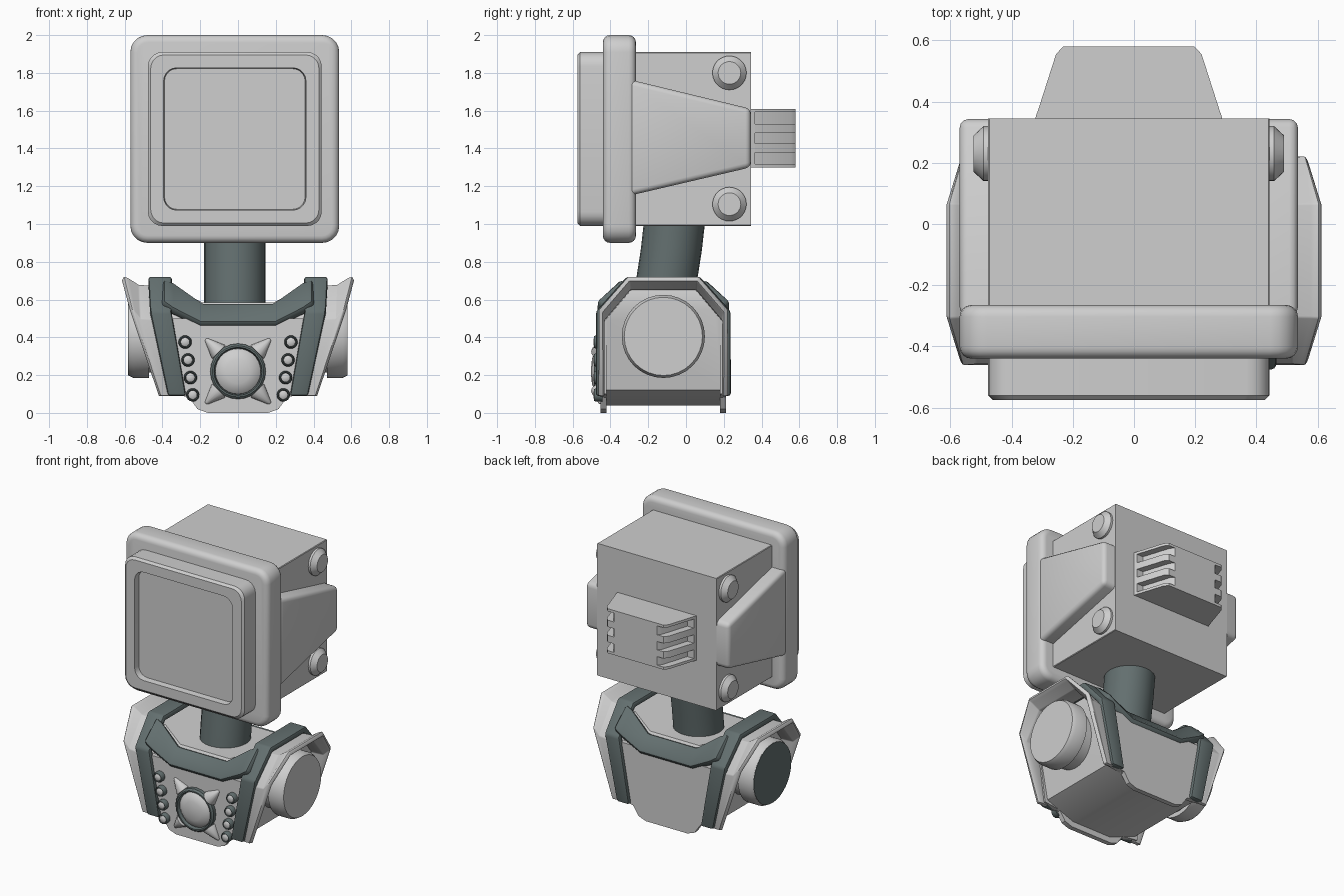
import bpy, bmesh, math
from mathutils import Vector, Matrix

if "Cube" in bpy.data.objects:
    bpy.data.objects.remove(bpy.data.objects["Cube"])


def material(name, rgb):
    m = bpy.data.materials.new(name)
    m.use_nodes = True
    m.diffuse_color = (*rgb, 1)
    m.node_tree.nodes["Principled BSDF"].inputs["Base Color"].default_value = (*rgb, 1)
    return m


LIGHT = material("light grey", (0.62, 0.62, 0.62))
DARK = material("dark slate", (0.125, 0.16, 0.16))
HEAD_X, MID_Y = -0.017, -0.12


def finish(name, bm, mat, bevel=0, thick=0, segments=2):
    """Turn a bmesh into a shaded object, with optional thickness and bevel."""
    bmesh.ops.recalc_face_normals(bm, faces=bm.faces)
    mesh = bpy.data.meshes.new(name)
    bm.to_mesh(mesh)
    bm.free()
    ob = bpy.data.objects.new(name, mesh)
    bpy.context.collection.objects.link(ob)
    mesh.materials.append(mat)
    bpy.ops.object.select_all(action='DESELECT')
    ob.select_set(True)
    bpy.context.view_layer.objects.active = ob
    if thick:
        mod = ob.modifiers.new("Solidify", 'SOLIDIFY')
        mod.thickness, mod.offset = thick, 0
        bpy.ops.object.modifier_apply(modifier=mod.name)
    if bevel:
        mod = ob.modifiers.new("Bevel", 'BEVEL')
        mod.width, mod.segments = bevel, segments
        mod.limit_method, mod.angle_limit = 'ANGLE', math.radians(28)
        bpy.ops.object.modifier_apply(modifier=mod.name)
    bpy.ops.object.shade_smooth_by_angle(angle=math.radians(35))
    return ob


def loft(rows, caps=True, closed=True):
    """Join rows of points with quads."""
    bm = bmesh.new()
    vs = [[bm.verts.new(p) for p in row] for row in rows]
    n = len(rows[0])
    for a, b in zip(vs, vs[1:]):
        for i in range(n if closed else n - 1):
            j = (i + 1) % n
            bm.faces.new((a[i], a[j], b[j], b[i]))
    if caps:
        bm.faces.new(vs[0])
        bm.faces.new(vs[-1])
    return bm


def prism(points, axis, lo, hi):
    """Extrude a 2D outline along an axis."""
    def put(p, h):
        q = list(p)
        q.insert(axis, h)
        return q
    return loft([[put(p, h) for p in points] for h in (lo, hi)])


def mirror(half):
    return half + [(-x, z) for x, z in reversed(half)]


def rounded(cx, cz, w, h, r, steps=5):
    pts = []
    for k, (sx, sz) in enumerate([(1, 1), (-1, 1), (-1, -1), (1, -1)]):
        for i in range(steps + 1):
            a = (k + i / steps) * math.pi / 2
            pts.append((cx + sx * (w - r) + r * math.cos(a), cz + sz * (h - r) + r * math.sin(a)))
    return pts


def lathe(name, centre, profile, axis, mat, n=28, bevel=0):
    """Rings of (height, radius) around an x or y axis."""
    rows = []
    for h, r in profile:
        row = []
        for i in range(n):
            a = 2 * math.pi * i / n
            off = [r * math.cos(a), r * math.sin(a)]
            off.insert(axis, h)
            row.append(Vector(centre) + Vector(off))
        rows.append(row)
    return finish(name, loft(rows), mat, bevel)


# Head: housing, flange and recessed screen
finish("head_housing", prism(rounded(HEAD_X, 1.45, 0.46, 0.46, 0.004, 1), 1, -0.3, 0.345), LIGHT)
finish("head_flange", prism(rounded(HEAD_X, 1.45, 0.553, 0.55, 0.09), 1, -0.44, -0.265), LIGHT, 0.038, segments=4)


def screen_row(y, half, r):
    return [(x, y, z) for x, z in rounded(HEAD_X, 1.45, half, half, r)]


finish("screen_bezel", loft([screen_row(-0.4, 0.46, 0.075), screen_row(-0.56, 0.46, 0.075),
                             screen_row(-0.575, 0.445, 0.07), screen_row(-0.575, 0.377, 0.07),
                             screen_row(-0.535, 0.372, 0.065)]), LIGHT)

# Tapered cheeks pass through the housing
finish("head_cheeks", prism([(-0.3, 1.765), (0.343, 1.61), (0.343, 1.3), (-0.3, 1.15)],
                            0, HEAD_X - 0.553, HEAD_X + 0.553), LIGHT, 0.028, segments=3)

# Rear vent: narrow core with stacked fins
def vent_outline(inset):
    half = [(0.307 - inset, 0.34), (0.238 - inset, 0.555), (0.215 - inset, 0.58)]
    return [(x + HEAD_X, y) for x, y in mirror(half)]


finish("vent_core", prism(vent_outline(0.05), 2, 1.302, 1.608), LIGHT)
finish("vent_root", prism([(x + HEAD_X, y) for x, y in mirror([(0.307, 0.34), (0.3, 0.365)])], 2, 1.301, 1.609), LIGHT)
for lo, hi in [(1.3, 1.318), (1.378, 1.425), (1.483, 1.53), (1.592, 1.61)]:
    finish("vent_fin", prism(vent_outline(0), 2, lo, hi), LIGHT)

# Bolts on both sides of the head
for s in (-1, 1):
    for z in (1.105, 1.8):
        lathe("head_bolt", (HEAD_X, 0.23, z),
              [(s * 0.44, 0.09), (s * 0.475, 0.09), (s * 0.507, 0.06)], 0, LIGHT)

# Curved neck
neck = []
for y, z in [(-0.125, 0.5), (-0.1, 0.72), (-0.078, 0.86), (-0.06, 1.02)]:
    neck.append([(HEAD_X + 0.162 * math.cos(a), y + 0.162 * math.sin(a), z)
                 for a in [2 * math.pi * i / 24 for i in range(24)]])
finish("neck", loft(neck), DARK)

# Body core with sloping front and back shoulders
core = prism(mirror([(0.15, 0.04), (0.36, 0.12), (0.44, 0.55), (0.41, 0.66), (0.34, 0.66), (0.19, 0.585)]),
             1, MID_Y - 0.315, MID_Y + 0.315)
for s in (-1, 1):
    cut = bmesh.ops.bisect_plane(core, geom=core.verts[:] + core.edges[:] + core.faces[:],
                                 plane_co=(0, MID_Y + s * 0.315, 0.48),
                                 plane_no=(0, s * 0.8, 0.55), clear_outer=True)
    rim = [e for e in cut["geom_cut"] if isinstance(e, bmesh.types.BMEdge)]
    bmesh.ops.holes_fill(core, edges=rim)
finish("body_core", core, LIGHT)

# Front and back plates
plate = mirror([(0.16, 0), (0.215, 0.02), (0.26, 0.085), (0.38, 0.1), (0.43, 0.5), (0.2, 0.5)])
for s in (-1, 1):
    name = "front_plate" if s < 0 else "back_plate"
    finish(name, prism(plate, 1, MID_Y + s * 0.3, MID_Y + s * 0.333), LIGHT)

# Shoulder arches: (half depth, height) from the lower front over to the back
ARCH = [(-0.335, 0.09), (-0.335, 0.53), (-0.185, 0.7), (0.185, 0.7), (0.335, 0.53), (0.335, 0.09)]


def arch_row(s, xs, shrink=0, lift=0):
    """xs gives x at the foot, elbow and shoulder."""
    row = []
    for i, (d, z) in enumerate(ARCH):
        x = xs[min(i, 5 - i)]
        top = min(i, 5 - i) > 0
        row.append((s * x, MID_Y + d * (1 - shrink), z + (lift if top else 0)))
    return row


for s in (-1, 1):
    finish("shoulder_band", loft([arch_row(s, (0.275, 0.352, 0.35)), arch_row(s, (0.37, 0.465, 0.475))],
                                 False, False), DARK, 0.014, 0.045)
    finish("side_sleeve", loft([arch_row(s, (0.35, 0.43, 0.43), 0.03, -0.04),
                                arch_row(s, (0.405, 0.52, 0.53), 0.03, -0.035),
                                arch_row(s, (0.41, 0.55, 0.585), 0.02, 0),
                                arch_row(s, (0.415, 0.565, 0.61), 0.01, 0.01)],
                               False, False), LIGHT, 0.006, 0.028)

    # Side drums, the right one with a dark cap
    lathe("side_drum", (0, MID_Y, 0.405),
          [(s * 0.36, 0.19), (s * 0.47, 0.19), (s * 0.47, 0.22), (s * 0.555, 0.22), (s * 0.58, 0.207)], 0, LIGHT, 32)
    if s < 0:
        lathe("drum_cap", (0, MID_Y, 0.405), [(-0.579, 0.206), (-0.583, 0.206)], 0, DARK, 32)

    # Dark collar dipping between the shoulders, front or back
    low = [(0.4, 0.335, 0.575), (0.35, 0.335, 0.54), (0.2, 0.335, 0.465)]
    high = [(0.4, 0.2, 0.69), (0.35, 0.21, 0.675), (0.19, 0.25, 0.565)]
    rows = []
    for edge in (low, high):
        pts = edge + [(-x, d, z) for x, d, z in reversed(edge)]
        rows.append([(x, MID_Y + s * d, z) for x, d, z in pts])
    finish("collar", loft(rows, False, False), DARK, 0.016, 0.055)

# Domed lens in a dark ring
FACE = MID_Y - 0.333
lathe("lens", (0, FACE, 0.22), [(0.01, 0.122), (-0.015, 0.12), (-0.033, 0.1), (-0.045, 0.065), (-0.05, 0.015)], 1, LIGHT)


def ring(name, x, z, r, width, depth):
    lathe(name, (x, FACE, z), [(0.01, r), (-depth * 0.7, r), (-depth, r - width * 0.4),
                              (-depth, r - width * 0.7), (0.005, r - width)], 1, DARK, 24)


ring("lens_ring", 0, 0.22, 0.147, 0.028, 0.035)

# Pointed studs around the lens and a column of buttons on each side
for sx in (-1, 1):
    for sz in (-1, 1):
        bm = bmesh.new()
        bmesh.ops.create_cone(bm, cap_ends=True, segments=16, radius1=0.052, radius2=0.008, depth=0.1)
        out = Vector((sx, 0, sz)).normalized()
        turn = out.to_track_quat('Z', 'Y').to_matrix().to_4x4()
        bm.transform(Matrix.Translation(Vector((0, FACE, 0.22)) + out * 0.192) @ turn)
        finish("lens_stud", bm, LIGHT, 0.008)
    for x, z in [(0.28, 0.375), (0.265, 0.28), (0.252, 0.187), (0.24, 0.095)]:
        ring("button_ring", sx * x, z, 0.035, 0.012, 0.035)
        lathe("button", (sx * x, FACE, z), [(0.01, 0.025), (-0.032, 0.024), (-0.038, 0.015)], 1, LIGHT, 16)
